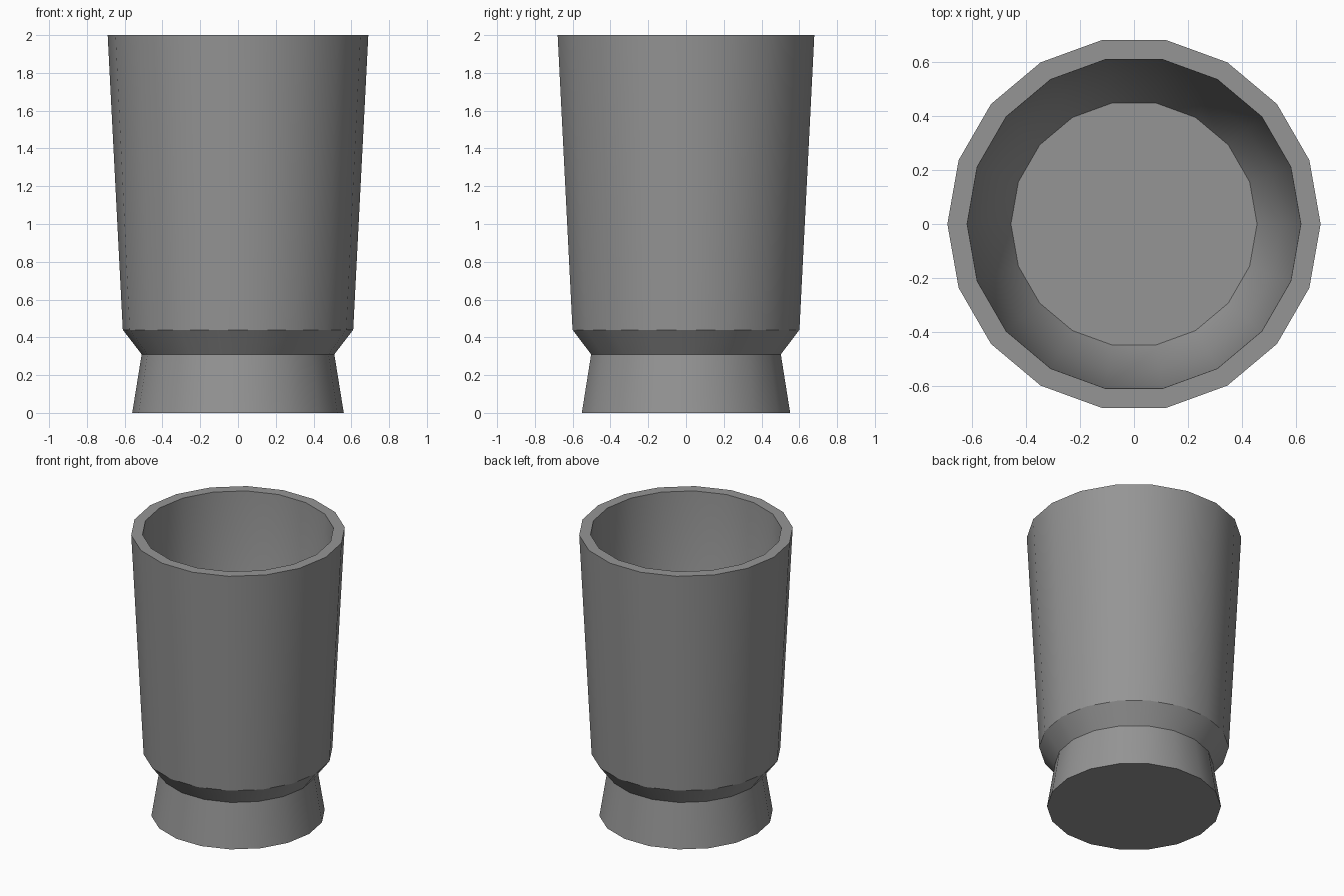
import bpy
import bmesh
from math import cos, sin, tau, radians

cube = bpy.data.objects.get("Cube")
if cube:
    bpy.data.objects.remove(cube, do_unlink=True)

SIDES = 18

# Grey material
grey = bpy.data.materials.new("mid_grey")
grey.use_nodes = True
colour = (0.3, 0.3, 0.3, 1)
grey.diffuse_color = colour
grey.node_tree.nodes["Principled BSDF"].inputs["Base Color"].default_value = colour


def lathe(name, profile):
    """Spin (radius, height) points into a closed solid with capped ends."""
    bm = bmesh.new()
    rings = [[bm.verts.new((r * cos(tau * i / SIDES), r * sin(tau * i / SIDES), z))
              for i in range(SIDES)] for r, z in profile]
    for low, high in zip(rings, rings[1:]):
        for i in range(SIDES):
            j = (i + 1) % SIDES
            bm.faces.new((low[i], low[j], high[j], high[i]))
    bm.faces.new(rings[0][::-1])
    bm.faces.new(rings[-1])
    bmesh.ops.recalc_face_normals(bm, faces=bm.faces)
    mesh = bpy.data.meshes.new(name)
    bm.to_mesh(mesh)
    bm.free()
    mesh.materials.append(grey)
    obj = bpy.data.objects.new(name, mesh)
    bpy.context.collection.objects.link(obj)
    bpy.ops.object.select_all(action="DESELECT")
    obj.select_set(True)
    bpy.context.view_layer.objects.active = obj
    bpy.ops.object.shade_smooth_by_angle(angle=radians(30))
    return obj


# Cup: flared foot, neck, shoulder and tapered wall, then down the inside to the floor
foot_and_wall = [(0.56, 0), (0.51, 0.31), (0.61, 0.44), (0.69, 2)]
hollow = [(0.617, 2), (0.545, 0.48), (0.455, 0.32)]
lathe("cup", foot_and_wall + hollow)
